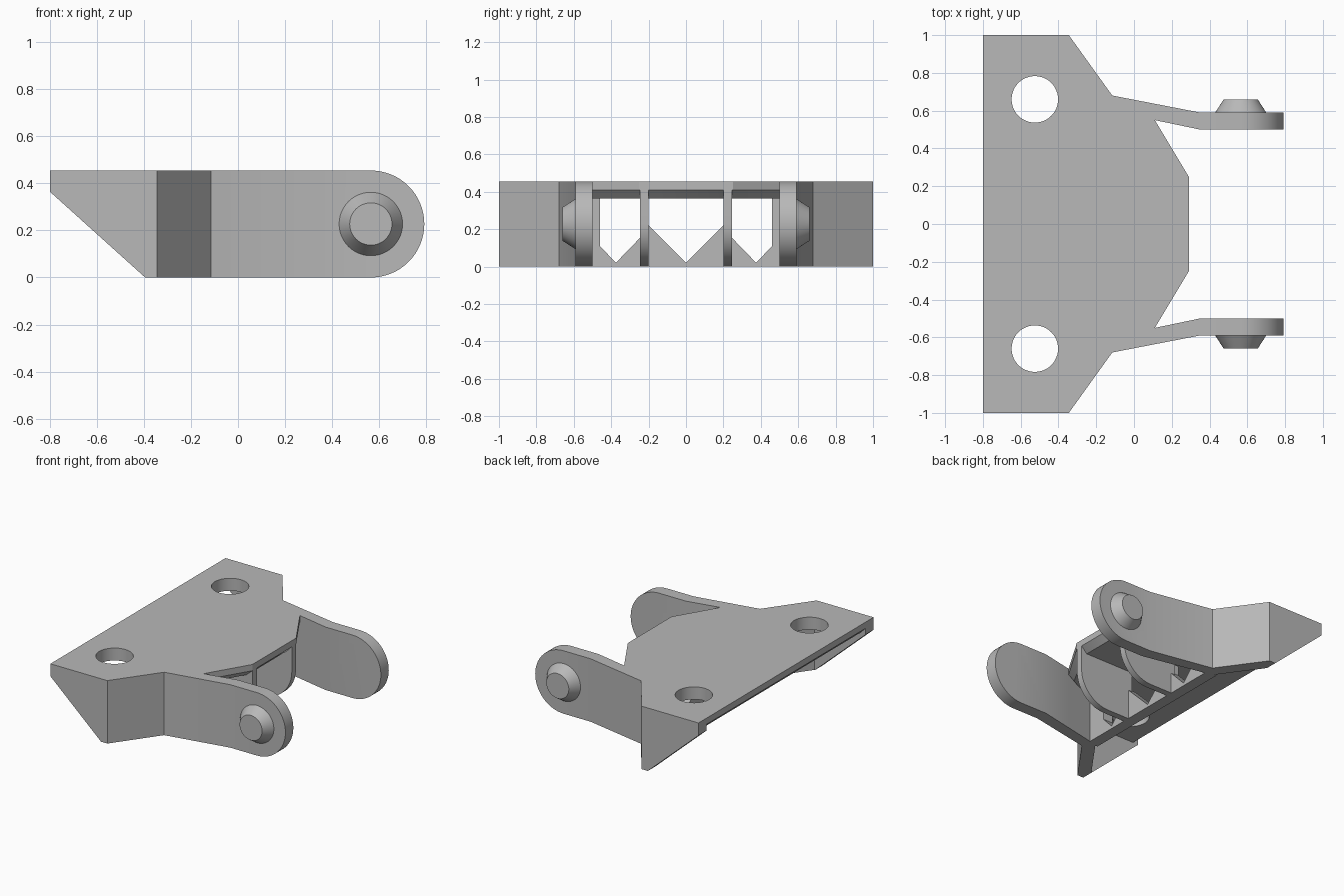
import bpy, bmesh, math

cube = bpy.data.objects.get("Cube")
if cube:
    bpy.data.objects.remove(cube, do_unlink=True)

HEIGHT = 0.455
RADIUS = HEIGHT / 2
PIVOT_X = 0.565

grey = bpy.data.materials.new("plain_grey")
grey.use_nodes = True
grey.diffuse_color = (0.48, 0.48, 0.48, 1)
grey.node_tree.nodes["Principled BSDF"].inputs["Base Color"].default_value = grey.diffuse_color


def loft(name, loops):
    """Solid through matching closed loops of 3D points."""
    bm = bmesh.new()
    rings = [[bm.verts.new(p) for p in loop] for loop in loops]
    n = len(rings[0])
    for a, b in zip(rings, rings[1:]):
        for i in range(n):
            j = (i + 1) % n
            bm.faces.new((a[i], a[j], b[j], b[i]))
    bm.faces.new(rings[0])
    bm.faces.new(rings[-1])
    bmesh.ops.recalc_face_normals(bm, faces=bm.faces)
    mesh = bpy.data.meshes.new(name)
    bm.to_mesh(mesh)
    bm.free()
    mesh.materials.append(grey)
    obj = bpy.data.objects.new(name, mesh)
    bpy.context.collection.objects.link(obj)
    return obj


def prism_y(name, outline, y0, y1):
    return loft(name, [[(x, y, z) for x, z in outline] for y in (y0, y1)])


def circle(cx, cy, r, n=48):
    return [(cx + r * math.cos(2 * math.pi * i / n), cy + r * math.sin(2 * math.pi * i / n))
            for i in range(n)]


def cut(obj, tool, operation):
    """Apply a boolean and drop the helper."""
    mod = obj.modifiers.new("cut", 'BOOLEAN')
    mod.object, mod.operation, mod.solver = tool, operation, 'EXACT'
    tool.hide_render = True
    bpy.context.view_layer.objects.active = obj
    bpy.ops.object.modifier_apply(modifier=mod.name)
    bpy.data.objects.remove(tool, do_unlink=True)


def smooth(obj):
    bpy.ops.object.select_all(action='DESELECT')
    obj.select_set(True)
    bpy.context.view_layer.objects.active = obj
    bpy.ops.object.shade_smooth_by_angle(angle=math.radians(30))


def round_end(cx, cz, r, start, stop, steps):
    return [(cx + r * math.cos(math.radians(start + (stop - start) * i / steps)),
             cz + r * math.sin(math.radians(start + (stop - start) * i / steps)))
            for i in range(steps + 1)]


# Top plate, bevelled underneath along its front and rear edges
half_top = [(-0.8, 0.955), (-0.368, 0.955), (-0.145, 0.645), (0.11, 0.55), (0.29, 0.25)]
half_low = [(-0.755, 0.955), (-0.368, 0.955), (-0.145, 0.645), (0.075, 0.535), (0.245, 0.235)]


def mirrored(half):
    return half + [(x, -y) for x, y in reversed(half)]


plate = loft("top_plate", [[(x, y, z) for x, y in mirrored(half)] for half, z in
                           ((half_top, HEIGHT), (half_top, 0.41), (half_low, 0.365))])
for side in (1, -1):
    hole = circle(-0.525, 0.66 * side, 0.123)
    cut(plate, loft("hole_cutter", [[(x, y, z) for x, y in hole] for z in (0.2, 0.6)]),
        'DIFFERENCE')
smooth(plate)

# Side walls that run forward into round-ended arms, each with a tapered pin
wall_plan = [(-0.8, 1), (-0.345, 1), (-0.115, 0.68), (0.35, 0.59), (0.85, 0.59),
             (0.85, 0.5), (0.35, 0.5), (0.11, 0.55), (-0.175, 0.61), (-0.391, 0.91), (-0.8, 0.91)]
arm_profile = ([(-0.9, HEIGHT + 0.1), (-0.9, HEIGHT), (-0.9, 0.455), (-0.395, 0)][3:]
               + round_end(PIVOT_X, RADIUS, RADIUS, -90, 90, 32)
               + [(-0.9, HEIGHT), (-0.9, 0.455 - 0.0001)])
for side, label in ((1, "left"), (-1, "right")):
    wall = loft(label + "_wall_and_arm",
                [[(x, y * side, z) for x, y in wall_plan] for z in (-0.1, 0.6)])
    cut(wall, prism_y("arm_cutter", arm_profile, 0.4 * side, 1.1 * side), 'INTERSECT')
    smooth(wall)
    pin = loft(label + "_pin", [[(x, y * side, z) for x, z in circle(PIVOT_X, RADIUS, r)]
                                for y, r in ((0.57, 0.135), (0.59, 0.135), (0.66, 0.09))])
    smooth(pin)

    # Round-cornered rib under the plate
    rib_profile = [(-0.15, 0.44), (-0.15, 0)] + round_end(0.06, 0.23, 0.23, -90, 0, 16) + [(0.29, 0.44)]
    smooth(prism_y(label + "_rib", rib_profile, 0.2 * side, 0.247 * side))

# Cross wall with three notched openings
half_notch = [(0.62, 0), (0.62, 0.4), (0.46, 0.4), (0.46, 0.11), (0.375, 0.02),
              (0.225, 0.175), (0.225, 0.245)]
notched = half_notch + [(0, 0.02)] + [(-y, z) for y, z in reversed(half_notch)]
loft("cross_wall", [[(x, y, z) for y, z in notched] for x in (-0.2, -0.118)])
